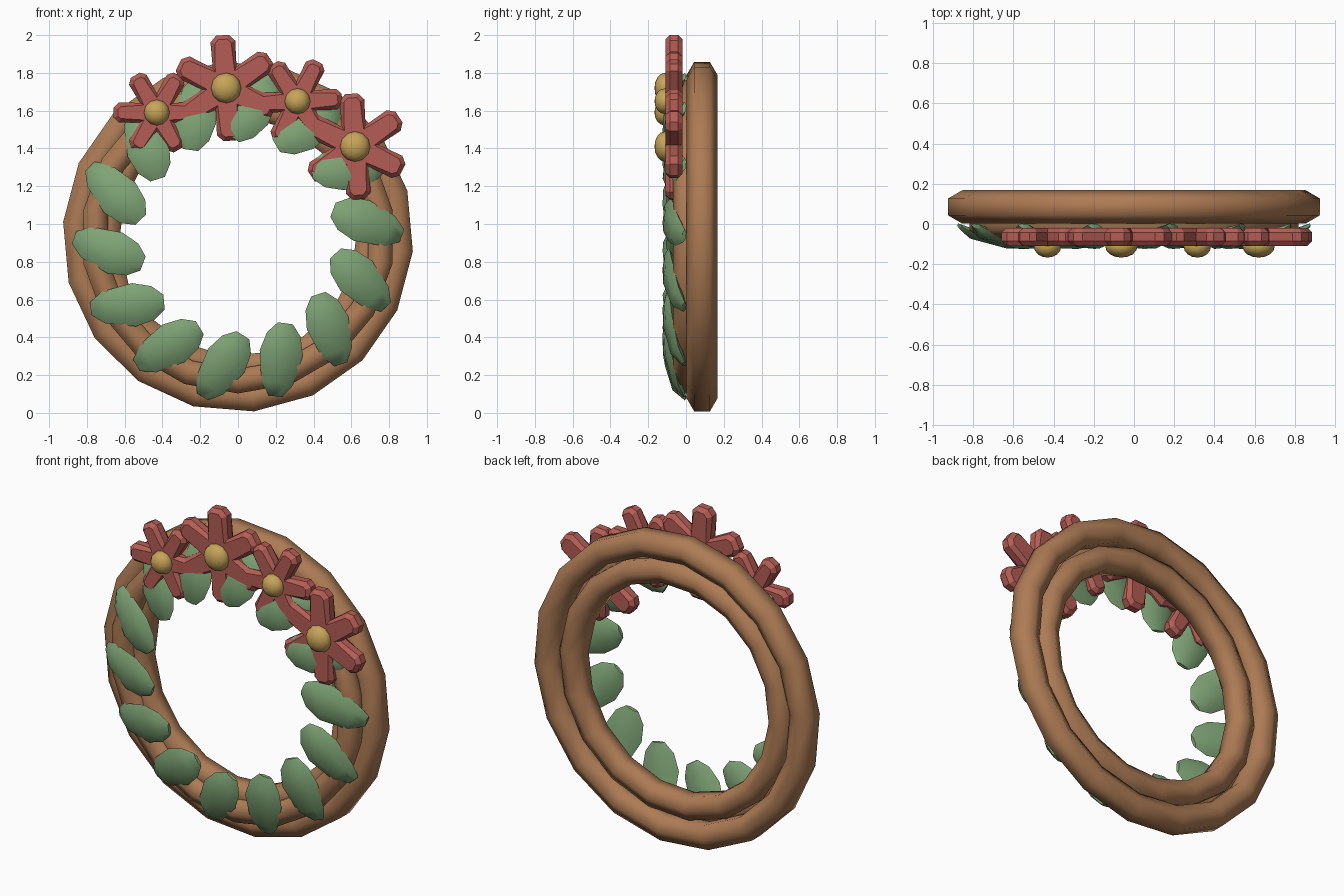
import bpy, bmesh, math
from math import cos, sin, radians, pi
from mathutils import Matrix, Vector

if "Cube" in bpy.data.objects:
    bpy.data.objects.remove(bpy.data.objects["Cube"])

CZ = 0.933  # wreath centre height


def mat(name, rgb):
    m = bpy.data.materials.new(name)
    m.diffuse_color = (*rgb, 1)
    m.use_nodes = True
    m.node_tree.nodes["Principled BSDF"].inputs["Base Color"].default_value = m.diffuse_color
    return m


WOOD = mat("wood", (0.42, 0.2, 0.09))
GREEN = mat("leaf_green", (0.21, 0.37, 0.18))
RED = mat("petal_red", (0.46, 0.11, 0.09))
GOLD = mat("gold", (0.57, 0.37, 0.1))


def finish(bm, name, material, angle):
    bmesh.ops.recalc_face_normals(bm, faces=bm.faces)
    me = bpy.data.meshes.new(name)
    bm.to_mesh(me)
    bm.free()
    me.materials.append(material)
    ob = bpy.data.objects.new(name, me)
    bpy.context.collection.objects.link(ob)
    bpy.ops.object.select_all(action='DESELECT')
    ob.select_set(True)
    bpy.context.view_layer.objects.active = ob
    bpy.ops.object.shade_smooth_by_angle(angle=radians(angle))
    return ob


def loft(sections, closed):
    bm = bmesh.new()
    loops = [[bm.verts.new(p) for p in s] for s in sections]
    n = len(loops[0])
    pairs = list(zip(loops, loops[1:] + loops[:1]))
    for a, b in (pairs if closed else pairs[:-1]):
        for i in range(n):
            j = (i + 1) % n
            bm.faces.new((a[i], a[j], b[j], b[i]))
    if not closed:
        bm.faces.new(loops[0])
        bm.faces.new(loops[-1])
    return bm


# Vine hoops: six-sided tubes swept round 18 steps
def hoop(name, R, r, y, phase):
    secs = []
    for k in range(18):
        a = radians(phase + 20 * k)
        s = []
        for i in range(6):
            t = radians(30 + 60 * i)
            rad = R + r * cos(t)
            s.append((rad * cos(a), y + r * sin(t), CZ + rad * sin(a)))
        secs.append(s)
    finish(loft(secs, True), name, WOOD, 65)


hoop("outer_hoop", 0.857, 0.083, 0.085, -4.8)
hoop("inner_hoop", 0.70, 0.08, 0.07, 3)
hoop("front_hoop", 0.765, 0.075, 0.005, 10)


# Leaves: outer tip sinks into the hoops, inner end stands proud
# profile rows: position along leaf, half width, half thickness, y offset
LEAF = [(-0.20, 0.035, 0.012, 0.06), (-0.13, 0.085, 0.03, 0.02),
        (0.03, 0.115, 0.036, -0.015), (0.13, 0.09, 0.028, -0.025),
        (0.19, 0.04, 0.012, -0.025)]
for k in range(14):
    a = radians(186.3 + k * 360 / 14)
    d = a - radians(27)
    out = Vector((cos(d), 0, sin(d)))
    side = Vector((-sin(d), 0, cos(d)))
    mid = Vector((0.685 * cos(a), -0.07, CZ + 0.685 * sin(a)))
    secs = []
    for t, w, h, y in LEAF:
        c = mid - out * t + Vector((0, y, 0))
        secs.append([c + side * (w * cos(i * pi / 3)) +
                     Vector((0, h * sin(i * pi / 3) + 0.1 * w * cos(i * pi / 3), 0))
                     for i in range(6)])
    finish(loft(secs, False), f"leaf_{k + 1}", GREEN, 50)


# Flowers: six blunt petals cut from one outline, with chamfered rims
def flower(n, x, z, R, turn, core):
    bm = bmesh.new()
    pts = []
    for k in range(6):
        a = radians(turn + 60 * k)
        for u, v in ((0.88, -0.235), (1.0, -0.12), (1.0, 0.12), (0.88, 0.235)):
            pts.append((u * cos(a) - v * sin(a), u * sin(a) + v * cos(a)))
        b = a + pi / 6
        pts.append((0.45 * cos(b), 0.45 * sin(b)))
    caps = []
    rims = []
    for y in (-0.085, -0.043):
        vs = [bm.verts.new((x + R * p, y, z + R * q)) for p, q in pts]
        rims.append(vs)
        caps.append(bm.faces.new(vs if y < -0.06 else vs[::-1]))
    for i in range(len(pts)):
        j = (i + 1) % len(pts)
        bm.faces.new((rims[0][i], rims[1][i], rims[1][j], rims[0][j]))
    bmesh.ops.recalc_face_normals(bm, faces=bm.faces)
    for f in caps:
        bmesh.ops.inset_region(bm, faces=[f], thickness=0.024, depth=0.024)
    finish(bm, f"flower_{n}", RED, 30)
    # Domed flower centre
    bm = bmesh.new()
    bmesh.ops.create_uvsphere(bm, u_segments=12, v_segments=8, radius=1)
    bmesh.ops.transform(bm, verts=bm.verts, matrix=Matrix.Translation((x, -0.112, z)) @
                        Matrix.Diagonal((core, 0.055, core, 1)) @ Matrix.Rotation(pi / 2, 4, 'X'))
    finish(bm, f"flower_centre_{n}", GOLD, 60)


flower(1, -0.43, 1.59, 0.228, 0, 0.068)
flower(2, -0.063, 1.72, 0.28, 34, 0.08)
flower(3, 0.315, 1.65, 0.235, 3, 0.068)
flower(4, 0.62, 1.41, 0.28, 34, 0.08)
